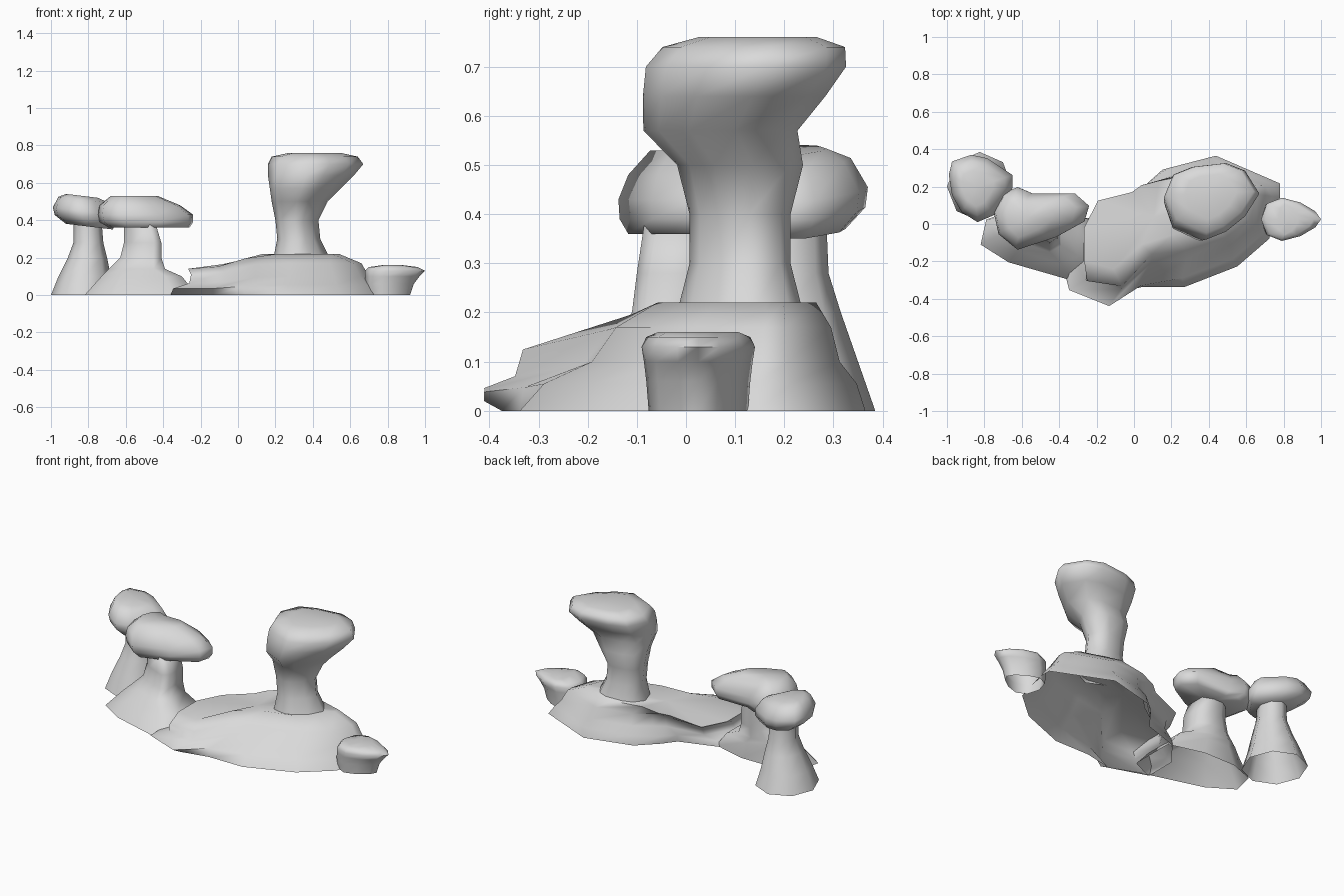
import bpy
import bmesh
import math

cube = bpy.data.objects.get("Cube")
if cube:
    bpy.data.objects.remove(cube, do_unlink=True)

stone = bpy.data.materials.new("grey_stone")
stone.use_nodes = True
colour = (.7, .7, .7, 1)
stone.diffuse_color = colour
stone.node_tree.nodes["Principled BSDF"].inputs["Base Color"].default_value = colour


def unchanged(x, y, z):
    return x, y, z


def loft(name, plan, profile, middle, pull=0, depth=.5, extra=.04,
         close_bottom=False, warp=unchanged):
    """Stack a unit plan along a profile of (height, left, right).

    The half depth of each ring follows its half width, and pull slides
    wide rings forward or back of the middle.
    """
    bm = bmesh.new()
    layers = []
    for height, left, right in profile:
        centre = (left + right) / 2
        half_width = (right - left) / 2
        half_depth = depth * half_width + extra
        ring_middle = middle + pull * half_width
        layers.append([
            bm.verts.new(warp(centre + half_width * across,
                              ring_middle + half_depth * along, height))
            for across, along in plan])
    for low, high in zip(layers, layers[1:]):
        for i in range(len(plan)):
            bm.faces.new((low[i - 1], low[i], high[i], high[i - 1]))
    ends = [bm.faces.new(layers[-1])]
    if close_bottom:
        ends.append(bm.faces.new(reversed(layers[0])))
    bmesh.ops.poke(bm, faces=ends)
    mesh = bpy.data.meshes.new(name)
    bm.to_mesh(mesh)
    bm.free()
    mesh.materials.append(stone)
    obj = bpy.data.objects.new(name, mesh)
    bpy.context.collection.objects.link(obj)
    bpy.ops.object.select_all(action="DESELECT")
    obj.select_set(True)
    bpy.context.view_layer.objects.active = obj
    bpy.ops.object.shade_smooth_by_angle(angle=math.radians(75))


def round_plan(sides, taper=0):
    """A unit circle, optionally narrowing towards the right."""
    plan = []
    for i in range(sides):
        angle = math.tau * i / sides
        across, along = math.cos(angle), math.sin(angle)
        plan.append((across, along * (1 - taper * across)))
    return plan


# Broad mound: the right side is tall, the left side a low forward lobe
def lower_left_lobe(x, y, z):
    lobe = min(max((.12 - x) / .2, 0), 1)
    stretch = 1 + 5 * lobe * z
    return x - .3 * lobe * z, .1 + (y - .1) * stretch, z * (1 - .36 * lobe)


mound_plan = [(-1, -.8), (-.6, -1), (-.3, -.9), (.1, -.9), (.6, -.6),
              (.9, -.2), (1, .4), (1, .6), (.4, 1), (-.1, .8),
              (-.3, .5), (-.4, .3), (-.8, .1), (-1, -.3)]
loft("main_mound", mound_plan,
     profile=[(0, -.36, .78), (.055, -.33, .74), (.1, -.23, .7),
              (.17, -.2, .66), (.22, -.2, .54)],
     middle=.28, pull=-.5, depth=1, extra=-.2, warp=lower_left_lobe)


# Tall pillar flaring into an overhanging head that leans back
def lean_head(x, y, z):
    return x, y + (.4 * (z - .67) if z > .5 else 0), z


head_plan = [(-1, .1), (-.8, -.6), (-.1, -1), (.3, -.8), (.7, -.4),
             (1, .2), (.7, .8), (.3, 1), (-.4, .9), (-.8, .7)]
loft("tall_pillar", head_plan,
     profile=[(.2, .19, .49), (.3, .21, .44), (.4, .2, .43), (.5, .18, .48),
              (.57, .17, .55), (.64, .16, .62), (.7, .16, .67),
              (.74, .18, .64), (.76, .27, .55)],
     middle=.11, depth=.72, extra=.02, warp=lean_head)

# Left pillar with a wide spreading foot
foot_plan = [(-1, 0), (-.5, -.5), (.6, -1), (1, -.7),
             (1, .7), (.3, 1), (-.4, 1), (-.9, .7)]
loft("left_pillar", foot_plan,
     profile=[(0, -.82, -.22), (.1, -.73, -.3), (.14, -.69, -.39),
              (.2, -.63, -.41), (.28, -.61, -.41), (.38, -.61, -.44)],
     middle=.04, pull=-.5)

# Slab cap on the left pillar
slab_plan = [(-1, .2), (-.9, -.5), (-.5, -1), (.3, -.6), (.9, -.1),
             (1, .4), (.7, .8), (-.2, .8), (-.5, 1), (-.8, .8)]
loft("left_cap", slab_plan,
     profile=[(.36, -.69, -.26), (.39, -.74, -.24), (.43, -.75, -.24),
              (.48, -.74, -.31), (.53, -.68, -.43)],
     middle=.03, close_bottom=True)

# Back pillar, a plain tapering cone
loft("back_pillar", round_plan(sides=8),
     profile=[(0, -1, -.65), (.1, -.96, -.68), (.2, -.91, -.7),
              (.28, -.88, -.72), (.4, -.88, -.73)],
     middle=.2, depth=1, extra=.01)


# Rounded cap on the back pillar, tilted down to the right
def tilt_right(x, y, z):
    return x, y, z - .12 * (x + .83)


knob_plan = [(-1, .4), (-.9, -.2), (-.6, -.7), (-.1, -1), (.4, -.8),
             (1, 0), (1, .4), (.2, .9), (-.3, 1), (-.9, .8)]
loft("back_cap", knob_plan,
     profile=[(.37, -.92, -.67), (.41, -.98, -.65), (.45, -.99, -.65),
              (.51, -.96, -.69), (.53, -.92, -.75)],
     middle=.19, depth=1, extra=.01, close_bottom=True, warp=tilt_right)

# Small boulder beside the mound
loft("boulder", round_plan(sides=10, taper=.4),
     profile=[(0, .69, .92), (.06, .68, .94), (.1, .68, .97),
              (.13, .68, 1), (.15, .7, .96), (.16, .77, .88)],
     middle=.025, depth=.3, extra=.06)
